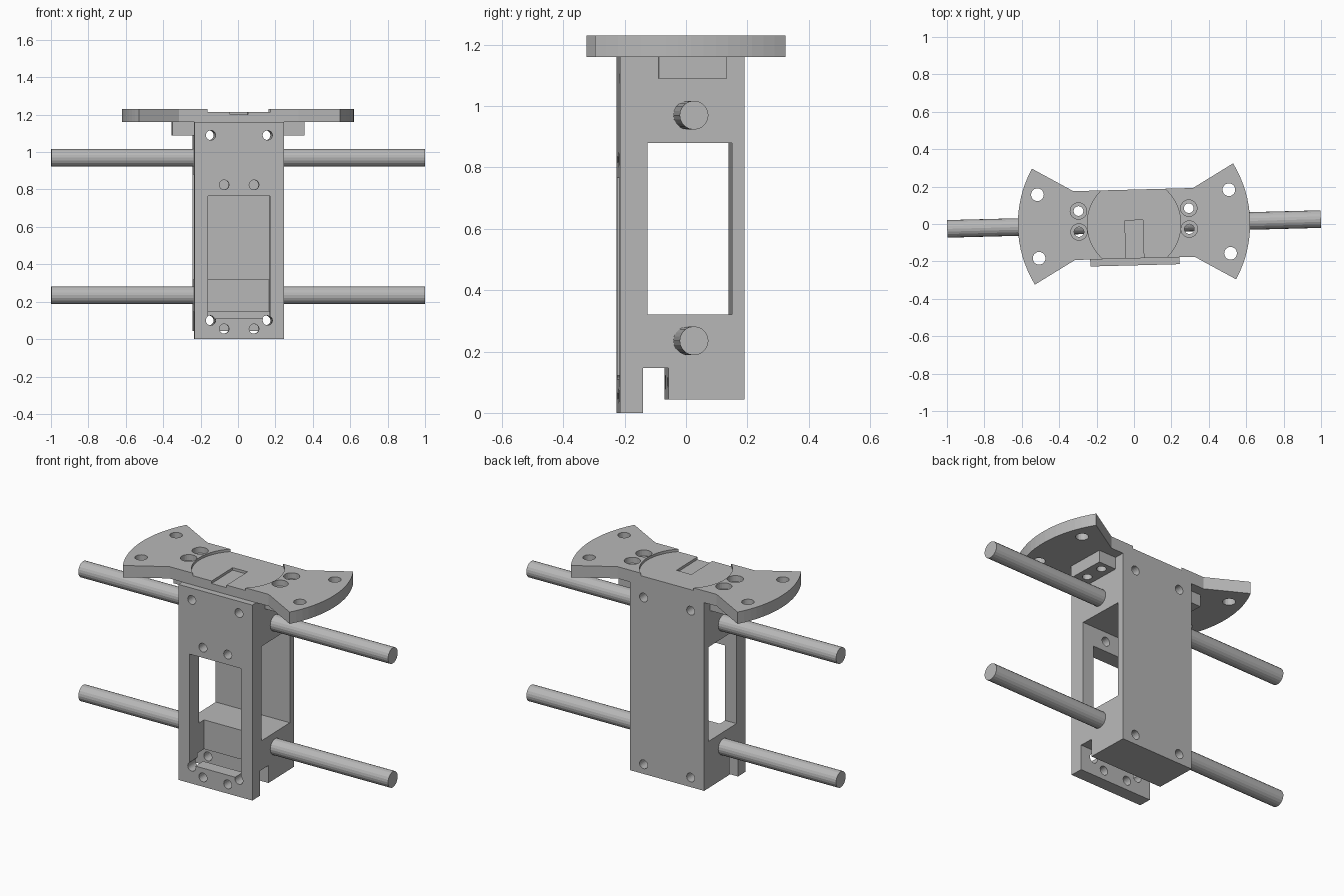
import bpy
import bmesh
import math
from mathutils import Matrix

if "Cube" in bpy.data.objects:
    bpy.data.objects.remove(bpy.data.objects["Cube"])

TURN = math.radians(1.5)   # whole assembly sits slightly turned
HALF_W, BACK, FRONT = 0.239, 0.184, -0.221
DECK, TOP = 1.16, 1.23

grey = bpy.data.materials.new("machined_grey")
grey.use_nodes = True
grey.diffuse_color = (0.48, 0.48, 0.48, 1)
grey.node_tree.nodes["Principled BSDF"].inputs["Base Color"].default_value = (0.48, 0.48, 0.48, 1)


def make(name, bm):
    bmesh.ops.recalc_face_normals(bm, faces=bm.faces[:])
    mesh = bpy.data.meshes.new(name)
    bm.to_mesh(mesh)
    bm.free()
    mesh.materials.append(grey)
    obj = bpy.data.objects.new(name, mesh)
    bpy.context.collection.objects.link(obj)
    return obj


def box(name, x, y, z):
    bm = bmesh.new()
    size = [b - a for a, b in (x, y, z)]
    mid = [(a + b) / 2 for a, b in (x, y, z)]
    bmesh.ops.create_cube(bm, size=1, matrix=Matrix.Translation(mid) @ Matrix.Diagonal((*size, 1)))
    return make(name, bm)


def cylinder(name, centre, radius, length, axis="Z", sides=24):
    turn = {"X": Matrix.Rotation(math.pi / 2, 4, "Y"),
            "Y": Matrix.Rotation(math.pi / 2, 4, "X"), "Z": Matrix()}[axis]
    bm = bmesh.new()
    bmesh.ops.create_cone(bm, cap_ends=True, segments=sides, radius1=radius, radius2=radius,
                          depth=length, matrix=Matrix.Translation(centre) @ turn)
    return make(name, bm)


def extrude(name, points, offset):
    bm = bmesh.new()
    face = bm.faces.new([bm.verts.new(p) for p in points])
    moved = bmesh.ops.extrude_face_region(bm, geom=[face])["geom"]
    bmesh.ops.translate(bm, vec=offset, verts=[v for v in moved if isinstance(v, bmesh.types.BMVert)])
    return make(name, bm)


def cut(obj, cutters):
    # Apply the cuts, then discard the cutters
    for cutter in cutters:
        cutter.hide_render = True
        mod = obj.modifiers.new("cut", "BOOLEAN")
        mod.operation, mod.solver, mod.object = "DIFFERENCE", "EXACT", cutter
    graph = bpy.context.evaluated_depsgraph_get()
    mesh = bpy.data.meshes.new_from_object(obj.evaluated_get(graph))
    obj.modifiers.clear()
    obj.data = mesh
    for cutter in cutters:
        bpy.data.objects.remove(cutter)


# Main housing: side profile with the bottom notch
profile = [(FRONT, 0), (-0.146, 0), (-0.146, 0.147), (-0.064, 0.147), (-0.064, 0.043),
           (BACK, 0.043), (BACK, DECK), (FRONT, DECK)]
housing = extrude("housing", [(-HALF_W, y, z) for y, z in profile], (2 * HALF_W, 0, 0))
cutters = [box("side_window_cut", (-0.5, 0.5), (-0.131, 0.144), (0.32, 0.88)),
           box("front_window_cut", (-0.166, 0.165), (-0.4, -0.08), (0.11, 0.765))]
for side in (-1, 1):
    for z in (0.10, 1.09):
        cutters.append(cylinder("bolt_cut", (side * 0.152, 0, z), 0.026, 1, "Y"))
    for z in (0.055, 0.825):
        cutters.append(cylinder("front_bolt_cut", (side * 0.08, -0.25, z), 0.026, 0.3, "Y"))
cut(housing, cutters)

# Bow-tie top plate with arc ends
RADIUS = 0.621
sweep = math.atan2(0.31, 0.538)
outline = []
for start, side in ((0, 1), (math.pi, -1)):
    outline.append((side * 0.32, -side * BACK, DECK))
    for i in range(17):
        a = start - sweep + 2 * sweep * i / 16
        outline.append((RADIUS * math.cos(a), RADIUS * math.sin(a), DECK))
    outline.append((side * 0.32, side * BACK, DECK))
plate = extrude("top_plate", outline, (0, 0, TOP - DECK))
cutters = [cylinder("disc_recess_cut", (0, 0, 1.315), 0.25, 0.2, sides=64),
           box("slot_cut", (-0.048, 0.048), (-0.4, 0.02), (1.2, 1.3))]
for side in (-1, 1):
    for y in (-0.17, 0.17):
        cutters.append(cylinder("mount_cut", (side * 0.512, y, TOP), 0.034, 0.4))
    for y in (-0.035, 0.077):
        cutters.append(cylinder("screw_cut", (side * 0.295, y, TOP), 0.026, 0.4))
        cutters.append(cylinder("screw_head_cut", (side * 0.295, y, 1.295), 0.044, 0.2))
cut(plate, cutters)
parts = [housing, plate]

# Support blocks under the plate
for side, label in ((-1, "right"), (1, "left")):
    block = box(label + "_support_block", sorted((side * 0.235, side * 0.352)), (-0.098, 0.125), (1.09, DECK))
    cut(block, [cylinder("screw_cut", (side * 0.295, y, 1.1), 0.026, 0.4) for y in (-0.035, 0.077)])
    parts.append(block)

# Cross rods
for label, z in (("lower", 0.235), ("upper", 0.97)):
    parts.append(cylinder(label + "_rod", (0, 0, z), 0.047, 1.998, "X", 20))

for part in parts:
    part.rotation_euler.z = TURN
